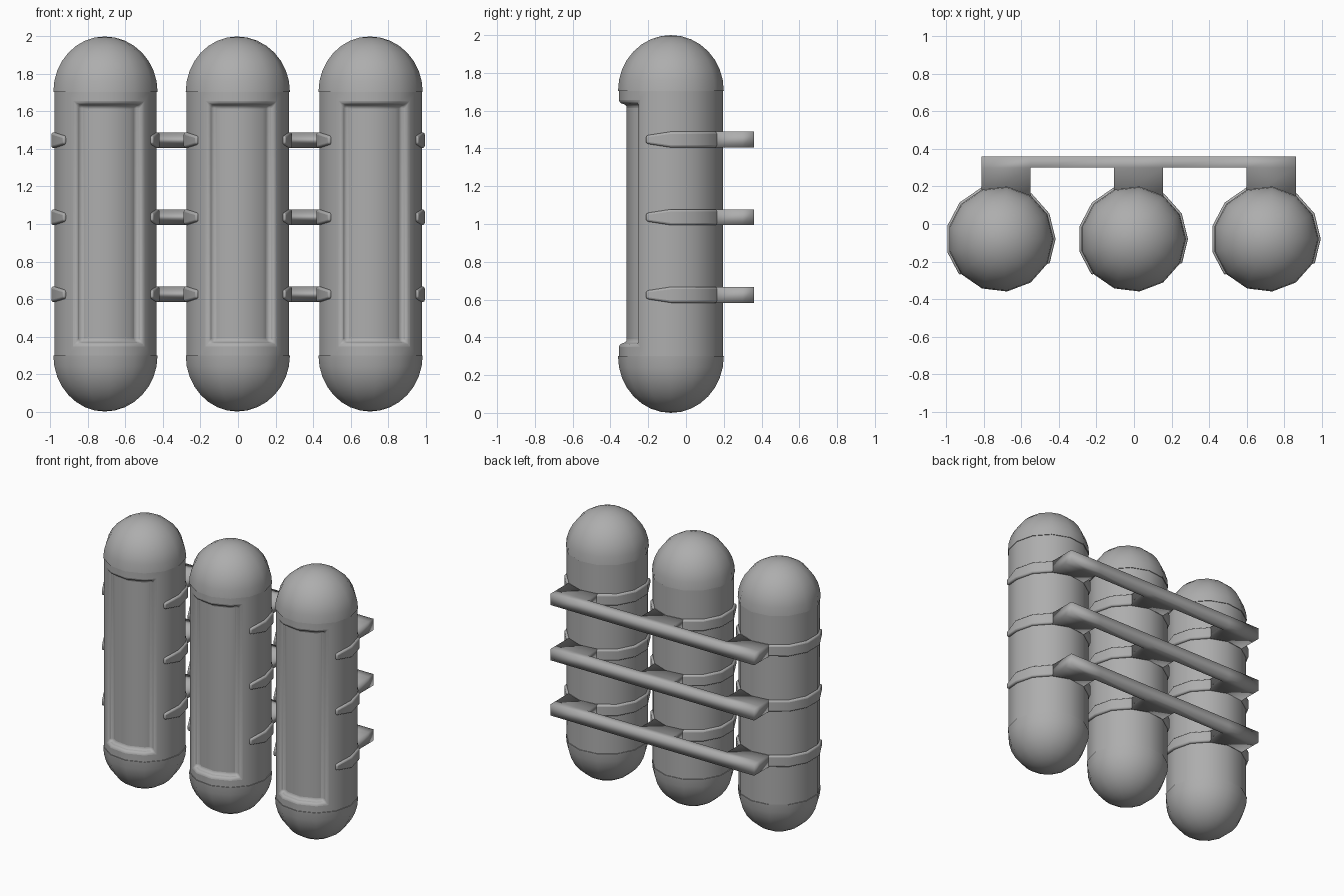
import bpy, bmesh
from math import sin, cos, pi, radians

if "Cube" in bpy.data.objects:
    bpy.data.objects.remove(bpy.data.objects["Cube"])

SIDES = 13
STEP = 2 * pi / SIDES
CENTRES = [-0.711, -0.005, 0.703]
CY = -0.08
LEVELS = [0.625, 1.036, 1.447]
HALF_H = 0.042

GREY = bpy.data.materials.new("dark_grey")
GREY.diffuse_color = (0.42, 0.42, 0.42, 1)
GREY.use_nodes = True
GREY.node_tree.nodes["Principled BSDF"].inputs["Base Color"].default_value = GREY.diffuse_color


def finish(name, bm, bevel=0.0, angle=40):
    bmesh.ops.remove_doubles(bm, verts=bm.verts, dist=1e-5)
    bmesh.ops.recalc_face_normals(bm, faces=bm.faces)
    me = bpy.data.meshes.new(name)
    bm.to_mesh(me)
    bm.free()
    me.materials.append(GREY)
    ob = bpy.data.objects.new(name, me)
    bpy.context.collection.objects.link(ob)
    if bevel:
        mod = ob.modifiers.new("Bevel", 'BEVEL')
        mod.width = bevel
        mod.segments = 3
        mod.limit_method = 'ANGLE'
        mod.angle_limit = radians(35)
    bpy.ops.object.select_all(action='DESELECT')
    ob.select_set(True)
    bpy.context.view_layer.objects.active = ob
    bpy.ops.object.shade_smooth_by_angle(angle=radians(angle))
    return ob


def ring(bm, cx, r, z):
    return [bm.verts.new((cx + r * cos(i * STEP), CY + r * sin(i * STEP), z))
            for i in range(SIDES)]


def bridge(bm, a, b):
    return [bm.faces.new((a[i], a[(i + 1) % SIDES], b[(i + 1) % SIDES], b[i]))
            for i in range(SIDES)]


def dome(name, cx, z_rim, z_tip, rings=8):
    bm = bmesh.new()
    prev = ring(bm, cx, 0.282, z_rim)
    bm.faces.new(prev)
    for k in range(1, rings):
        a = k / rings * pi / 2
        cur = ring(bm, cx, 0.282 * cos(a), z_rim + (z_tip - z_rim) * sin(a))
        bridge(bm, prev, cur)
        prev = cur
    tip = bm.verts.new((cx, CY, z_tip))
    for i in range(SIDES):
        bm.faces.new((prev[i], prev[(i + 1) % SIDES], tip))
    finish(name, bm)


def body(name, cx):
    bm = bmesh.new()
    faces = bridge(bm, ring(bm, cx, 0.277, 0.30), ring(bm, cx, 0.277, 1.705))
    bm.normal_update()
    # recessed front panel spanning four sides
    panel = faces[8:12]
    bmesh.ops.inset_region(bm, faces=panel, thickness=0.064, use_even_offset=True,
                           use_boundary=True)
    bmesh.ops.inset_region(bm, faces=panel, thickness=0.010, depth=-0.040,
                           use_even_offset=True, use_boundary=True)
    finish(name, bm, 0.016)


def clip(name, cx, z):
    # open band around the back, tapered at both tips
    bm = bmesh.new()
    prev = None
    for i in range(-1, 9):
        tip = i in (-1, 8)
        h = 0.022 if tip else HALF_H
        a = i * STEP
        loop = [bm.verts.new((cx + r * cos(a), CY + r * sin(a), z + s * h))
                for r, s in ((0.25, -1), (0.293, -1), (0.293, 1), (0.25, 1))]
        if prev:
            for k in range(4):
                n = (k + 1) % 4
                bm.faces.new((prev[k], prev[n], loop[n], loop[k]))
        if tip:
            bm.faces.new(loop)
        prev = loop
    finish(name, bm, 0.012)


def rail(name, z):
    # comb shape: one rear bar with three mounts reaching the tanks
    bm = bmesh.new()
    xs = [c + d for c in CENTRES for d in (-0.102, 0.16)]
    rows = [[bm.verts.new((x, y, z - HALF_H)) for x in xs] for y in (0.14, 0.30, 0.36)]
    cells = [(1, i) for i in range(5)] + [(0, i) for i in (0, 2, 4)]
    faces = [bm.faces.new((rows[r][i], rows[r][i + 1], rows[r + 1][i + 1], rows[r + 1][i]))
             for r, i in cells]
    out = bmesh.ops.extrude_face_region(bm, geom=faces, use_keep_orig=True)["geom"]
    for v in out:
        if isinstance(v, bmesh.types.BMVert):
            v.co.z += 2 * HALF_H
    finish(name, bm, angle=120)


# three capsules
for n, cx in enumerate(CENTRES, 1):
    body(f"tank_body_{n}", cx)
    dome(f"tank_top_{n}", cx, 1.705, 2.0)
    dome(f"tank_bottom_{n}", cx, 0.30, 0.0)

# rack: clips and rear rails
for j, z in enumerate(LEVELS, 1):
    for n, cx in enumerate(CENTRES, 1):
        clip(f"clip_{j}_{n}", cx, z)
    rail(f"rear_rail_{j}", z)
